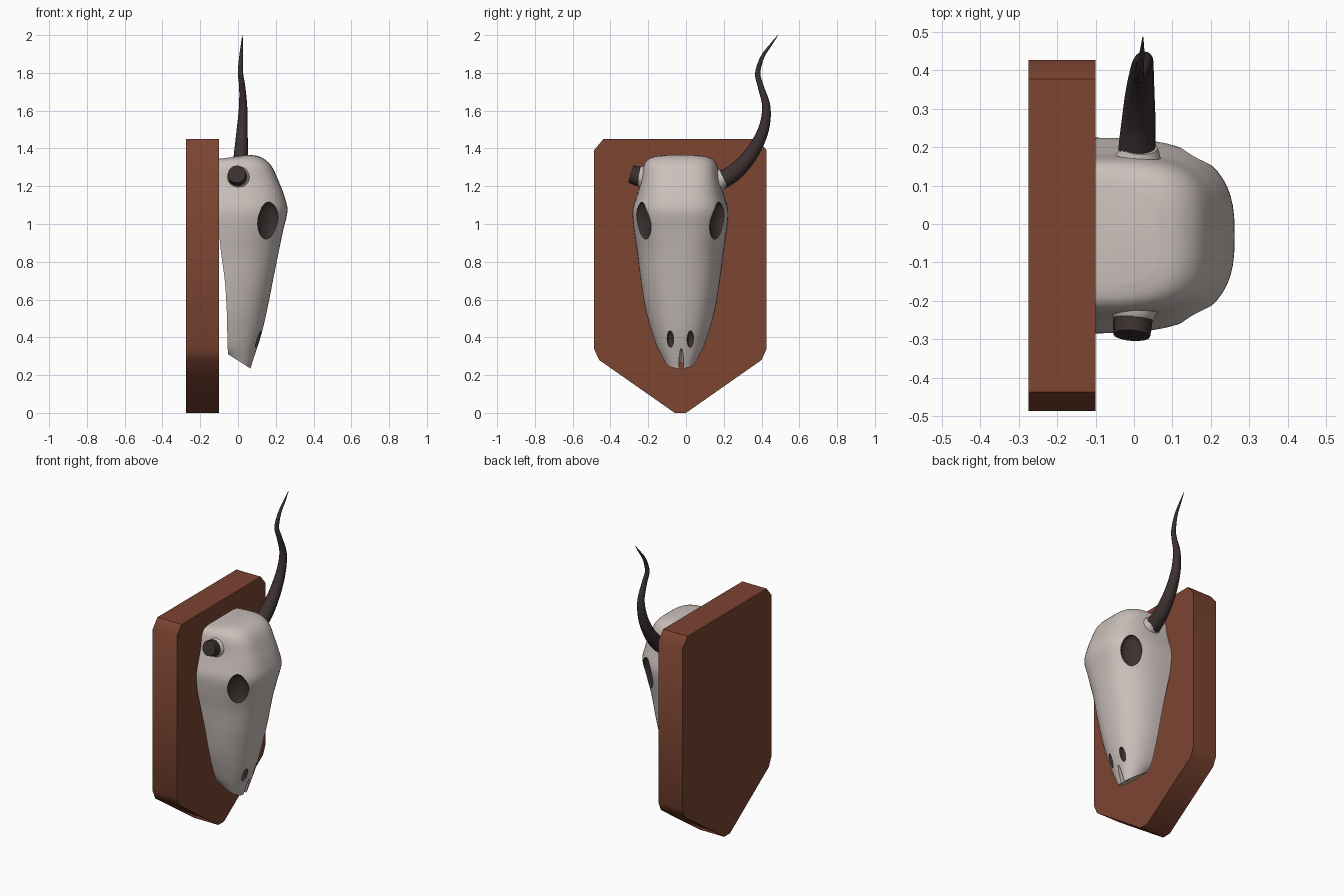
import bpy, bmesh, math
from mathutils import Vector, Matrix

if "Cube" in bpy.data.objects:
    bpy.data.objects.remove(bpy.data.objects["Cube"])

CY = -0.03  # symmetry plane of plaque and skull


def material(name, rgb):
    m = bpy.data.materials.new(name)
    m.diffuse_color = (*rgb, 1)
    m.use_nodes = True
    m.node_tree.nodes["Principled BSDF"].inputs["Base Color"].default_value = m.diffuse_color
    return m


WOOD = material("reddish wood", (0.20, 0.058, 0.031))
BONE = material("pale bone", (0.60, 0.53, 0.50))
DARK = material("dark horn", (0.045, 0.030, 0.030))


def finish(name, bm, mats, angle=40):
    bmesh.ops.recalc_face_normals(bm, faces=bm.faces)
    me = bpy.data.meshes.new(name)
    bm.to_mesh(me)
    bm.free()
    for m in mats:
        me.materials.append(m)
    ob = bpy.data.objects.new(name, me)
    bpy.context.collection.objects.link(ob)
    smooth(ob, angle)
    return ob


def activate(ob):
    bpy.ops.object.select_all(action='DESELECT')
    ob.select_set(True)
    bpy.context.view_layer.objects.active = ob


def smooth(ob, angle):
    activate(ob)
    bpy.ops.object.shade_smooth_by_angle(angle=math.radians(angle))


def catmull(rows, steps):
    """Smoothly interpolate rows of numbers."""
    out = []
    n = len(rows)
    for i in range(n - 1):
        p = [rows[max(0, min(n - 1, i + k))] for k in (-1, 0, 1, 2)]
        for s in range(steps):
            t = s / steps
            out.append([0.5 * (2 * b + (c - a) * t + (2 * a - 5 * b + 4 * c - d) * t * t
                               + (3 * b - a - 3 * c + d) * t ** 3)
                        for a, b, c, d in zip(*p)])
    out.append(list(rows[-1]))
    return out


def loft(bm, rings):
    """Closed rings joined into a capped skin; returns closing faces of each ring."""
    vs = [[bm.verts.new(p) for p in r] for r in rings]
    seam = []
    for a, b in zip(vs, vs[1:]):
        for j in range(len(a)):
            k = (j + 1) % len(a)
            f = bm.faces.new((a[j], a[k], b[k], b[j]))
            if k == 0:
                seam.append(f)
    bm.faces.new(vs[0])
    bm.faces.new(vs[-1])
    return seam


def tube(name, rows, mat, steps=5, sides=16):
    """Tapered tube through rows of (x, y, z, radius)."""
    pts = catmull(rows, steps)
    rings = []
    for i, p in enumerate(pts):
        d = Vector(pts[min(i + 1, len(pts) - 1)][:3]) - Vector(pts[max(i - 1, 0)][:3])
        d.normalize()
        u = Vector((1, 0, 0))
        u = (u - d * u.dot(d)).normalized()
        v = d.cross(u)
        rings.append([Vector(p[:3]) + p[3] * (u * math.cos(a) + v * math.sin(a))
                      for a in (2 * math.pi * k / sides for k in range(sides))])
    bm = bmesh.new()
    loft(bm, rings)
    return finish(name, bm, [mat])


# Wall plaque: shield outline extruded along x
half = [(0.03, 0.0), (0.43, 0.28), (0.457, 0.34), (0.457, 1.39), (0.407, 1.45)]
outline = [(CY + y, z) for y, z in half] + [(CY - y, z) for y, z in reversed(half)]
bm = bmesh.new()
loft(bm, [[(x, y, z) for y, z in outline] for x in (-0.275, -0.10)])
finish("wall_plaque", bm, [WOOD], 50)

# Skull: D-shaped sections (z front, z back, x front, x back, half width, squareness)
sections = [
    (1.366, 1.345, 0.06, -0.10, 0.125, 3.5),
    (1.355, 1.335, 0.12, -0.10, 0.172, 3.5),
    (1.31, 1.30, 0.175, -0.10, 0.198, 3.5),
    (1.22, 1.22, 0.218, -0.10, 0.212, 3.3),
    (1.15, 1.15, 0.245, -0.10, 0.232, 3.0),
    (1.07, 1.07, 0.262, -0.10, 0.254, 2.8),
    (0.97, 0.97, 0.240, -0.10, 0.247, 2.6),
    (0.85, 0.85, 0.215, -0.09, 0.229, 2.4),
    (0.70, 0.70, 0.185, -0.07, 0.210, 2.4),
    (0.55, 0.55, 0.155, -0.06, 0.185, 2.3),
    (0.42, 0.43, 0.125, -0.057, 0.152, 2.3),
    (0.32, 0.35, 0.093, -0.055, 0.122, 2.4),
    (0.235, 0.31, 0.066, -0.052, 0.09, 2.5)]
SEG = 32
rings = []
for zf, zb, f, b, w, n in catmull(sections, 4):
    ring = []
    for k in range(SEG + 1):
        t = -math.pi / 2 + math.pi * k / SEG
        u = max(0.0, math.cos(t)) ** (2 / n)
        v = math.copysign(abs(math.sin(t)) ** (2 / n), t)
        ring.append((b + (f - b) * u, CY + w * v, zb + (zf - zb) * u))
    rings.append(ring)
bm = bmesh.new()
for face in loft(bm, rings):
    face.material_index = 1  # hollow back side is dark
skull = finish("skull", bm, [BONE, DARK])


def carve(loc, radii, turn=0.0, index=1):
    """Cut an ellipsoid hollow into the skull, coloured by material index."""
    bm = bmesh.new()
    mat = Matrix.Translation(loc) @ Matrix.Rotation(turn, 4, 'Z') @ Matrix.Diagonal((*radii, 1))
    bmesh.ops.create_uvsphere(bm, u_segments=32, v_segments=20, radius=1, matrix=mat)
    for face in bm.faces:
        face.material_index = index
    cutter = finish("cutter", bm, [BONE, DARK])
    cutter.hide_render = True
    mod = skull.modifiers.new("cut", 'BOOLEAN')
    mod.operation = 'DIFFERENCE'
    mod.solver = 'EXACT'
    mod.object = cutter
    activate(skull)
    bpy.ops.object.modifier_apply(modifier=mod.name)
    bpy.data.objects.remove(cutter)


# Eye sockets, nostrils and the cleft of the muzzle
for s in (-1, 1):
    carve((0.16, CY + s * 0.197, 1.01), (0.035, 0.064, 0.107), s * math.radians(56))
    carve((0.108, CY + s * 0.053, 0.39), (0.035, 0.017, 0.048))
carve((0.08, -0.025, 0.235), (0.07, 0.013, 0.11), 0, 0)
smooth(skull, 40)

# Bony collars where the horns grow
tube("horn_collar_right", [(0.005, 0.13, 1.225, 0.075), (0.012, 0.175, 1.235, 0.058),
                           (0.014, 0.20, 1.245, 0.048)], BONE)
tube("horn_collar_left", [(0.0, -0.19, 1.24, 0.075), (0.0, -0.232, 1.248, 0.06),
                          (0.0, -0.25, 1.25, 0.049)], BONE)

# Full wavy horn and the broken stub
tube("long_horn", [
    (0.005, 0.16, 1.222, 0.046), (0.008, 0.20, 1.238, 0.048), (0.012, 0.27, 1.285, 0.044),
    (0.016, 0.35, 1.378, 0.037), (0.022, 0.41, 1.50, 0.029), (0.027, 0.425, 1.62, 0.022),
    (0.022, 0.395, 1.73, 0.016), (0.013, 0.38, 1.80, 0.014), (0.016, 0.405, 1.885, 0.010),
    (0.021, 0.45, 1.95, 0.006), (0.023, 0.487, 2.0, 0.001)], DARK)
tube("broken_horn", [(0.0, -0.20, 1.24, 0.051), (-0.003, -0.25, 1.252, 0.051),
                     (-0.006, -0.29, 1.264, 0.048)], DARK)
